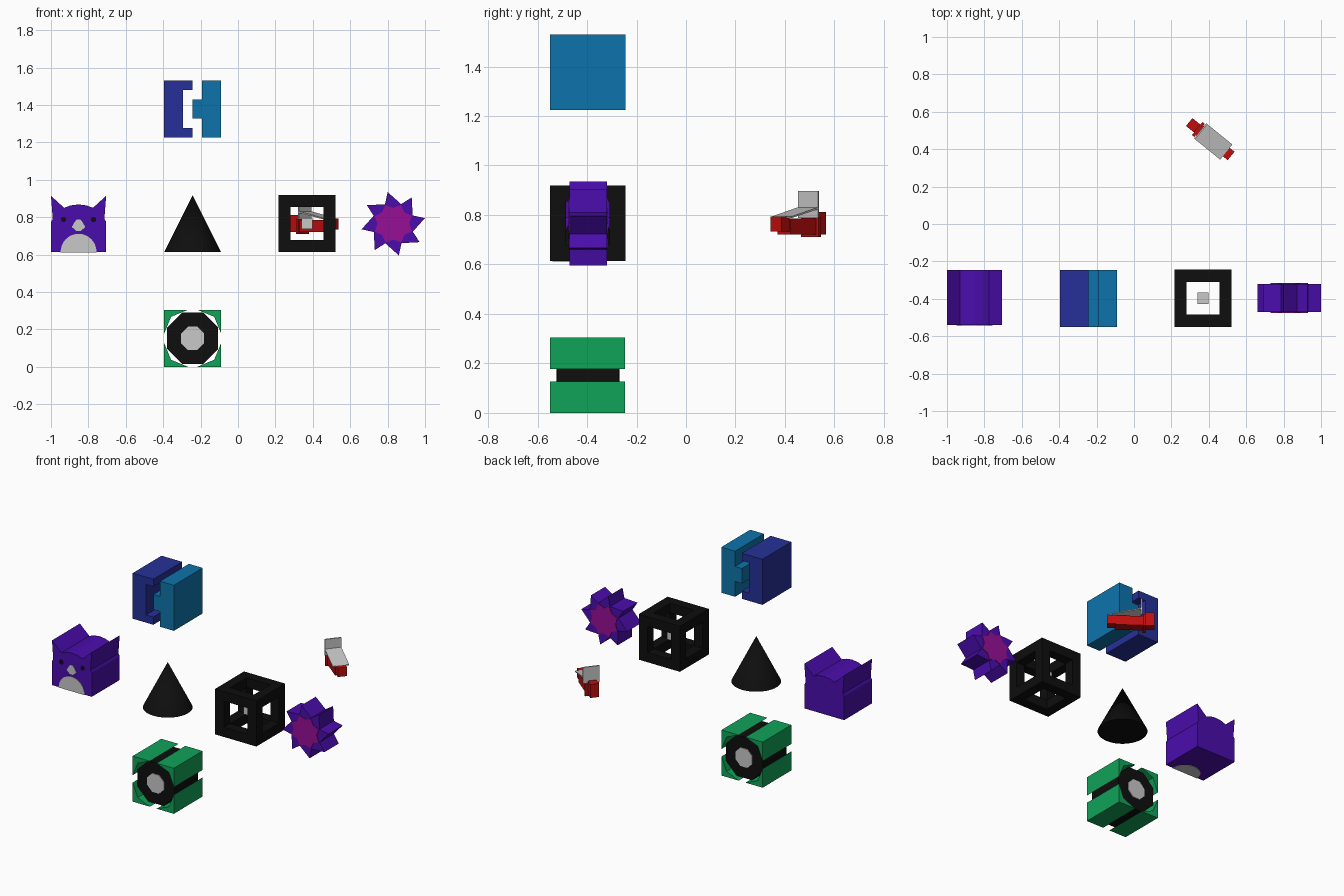
import bpy, bmesh, math
from mathutils import Matrix, Vector

if "Cube" in bpy.data.objects:
    bpy.data.objects.remove(bpy.data.objects["Cube"])


def material(name, rgb):
    m = bpy.data.materials.new(name)
    lin = [(c / 255 / 12.92 if c < 11 else ((c / 255 + 0.055) / 1.055) ** 2.4) for c in rgb]
    m.diffuse_color = (*lin, 1)
    m.use_nodes = True
    m.node_tree.nodes["Principled BSDF"].inputs["Base Color"].default_value = m.diffuse_color
    return m


BLACK = material("black", (14, 14, 14))
GREY = material("light grey", (200, 200, 200))
GREEN = material("green", (16, 162, 88))
NAVY = material("dark blue", (38, 48, 152))
BLUE = material("sea blue", (13, 116, 172))
PURPLE = material("purple", (74, 13, 172))
MAGENTA = material("magenta", (150, 16, 150))
RED = material("red", (190, 14, 14))


def finish(name, bm, mat, matrix=None):
    bmesh.ops.recalc_face_normals(bm, faces=bm.faces)
    me = bpy.data.meshes.new(name)
    bm.to_mesh(me)
    bm.free()
    me.materials.append(mat)
    ob = bpy.data.objects.new(name, me)
    bpy.context.collection.objects.link(ob)
    if matrix:
        ob.matrix_world = matrix
    return ob


def prism(name, pts, y0, y1, mat, matrix=None):
    """Extrude an outline in x, z from y0 to y1."""
    bm = bmesh.new()
    f = bm.faces.new([bm.verts.new((x, y0, z)) for x, z in pts])
    ext = bmesh.ops.extrude_face_region(bm, geom=[f])["geom"]
    bmesh.ops.translate(bm, vec=(0, y1 - y0, 0),
                        verts=[g for g in ext if isinstance(g, bmesh.types.BMVert)])
    return finish(name, bm, mat, matrix)


def add_box(bm, lo, hi):
    lo, hi = Vector(lo), Vector(hi)
    size = hi - lo
    bmesh.ops.create_cube(bm, size=1, matrix=Matrix.Translation((lo + hi) / 2)
                          @ Matrix.Diagonal((*size, 1)))


def box(name, lo, hi, mat, matrix=None):
    bm = bmesh.new()
    add_box(bm, lo, hi)
    return finish(name, bm, mat, matrix)


def ring(cx, cz, r, n, start=0.0, sweep=360.0, closed=True):
    steps = n if closed else n - 1
    return [(cx + r * math.cos(math.radians(start + sweep * i / steps)),
             cz + r * math.sin(math.radians(start + sweep * i / steps))) for i in range(n)]


H = 0.1525            # half size of the cubes
CX, CY = -0.2425, -0.397

# Interlocking split cube
Y0, Y1 = -0.55, -0.245
prism("split_cube_socket", [(-0.395, 1.225), (-0.242, 1.225), (-0.242, 1.277), (-0.295, 1.277),
                            (-0.295, 1.48), (-0.242, 1.48), (-0.242, 1.53), (-0.395, 1.53)],
      Y0, Y1, NAVY)
prism("split_cube_plug", [(-0.192, 1.225), (-0.09, 1.225), (-0.09, 1.53), (-0.192, 1.53),
                          (-0.192, 1.428), (-0.242, 1.428), (-0.242, 1.327), (-0.192, 1.327)],
      Y0, Y1, BLUE)

# Eared animal block
AX, AF = -0.8525, -0.54
half = [(0.1475, 0.615), (0.1475, 0.775), (0.138, 0.79), (0.1475, 0.914),
        (0.077, 0.85), (0.042, 0.863)]
prism("animal_body", [(AX + x, z) for x, z in half] + [(AX, 0.868)]
      + [(AX - x, z) for x, z in reversed(half)], AF, -0.245, PURPLE)
prism("animal_belly", ring(AX, 0.615, 0.096, 17, 0, 180, False), AF - 0.003, AF + 0.002, GREY)
prism("animal_belly_underside", ring(0, 0, 0.096, 17, 0, 180, False), -0.002, 0.003, GREY,
      Matrix.Translation((AX, AF, 0.615)) @ Matrix.Rotation(math.radians(-90), 4, 'X'))
prism("animal_snout", [(AX + x, z) for x, z in
                       [(-0.036, 0.748), (-0.022, 0.772), (-0.01, 0.788), (0.01, 0.788),
                        (0.022, 0.772), (0.036, 0.748), (0.012, 0.726), (-0.012, 0.726)]],
      AF - 0.004, AF + 0.002, GREY)
for side, s in (("left", -1), ("right", 1)):
    prism("animal_eye_" + side, ring(AX + s * 0.08, 0.788, 0.015, 8, 22.5),
          AF - 0.003, AF + 0.002, BLACK)

# Cone
bm = bmesh.new()
bmesh.ops.create_cone(bm, cap_ends=True, segments=48, radius1=0.151, radius2=0, depth=0.302,
                      matrix=Matrix.Translation((CX, CY, 0.766)))
cone = finish("cone", bm, BLACK)
bpy.context.view_layer.objects.active = cone
cone.select_set(True)
bpy.ops.object.shade_smooth_by_angle(angle=math.radians(40))
cone.select_set(False)

# Open frame cube with a small core
FC, T = Vector((0.3685, CY, 0.766)), 0.065
bm = bmesh.new()
for a in (-1, 1):
    for b in (-1, 1):
        a0, a1 = sorted((a * H, a * (H - T)))
        b0, b1 = sorted((b * H, b * (H - T)))
        I = H - T
        add_box(bm, FC + Vector((a0, b0, -H)), FC + Vector((a1, b1, H)))
        add_box(bm, FC + Vector((-I, a0, b0)), FC + Vector((I, a1, b1)))
        add_box(bm, FC + Vector((a0, -I, b0)), FC + Vector((a1, I, b1)))
finish("frame_cube", bm, BLACK)
E = Vector((0.03, 0.03, 0.03))
box("frame_core", FC - E, FC + E, GREY)

# Saw-toothed wheel
GX, GZ = 0.83, 0.765


def polar(deg, r):
    return (GX + r * math.cos(math.radians(deg)), GZ + r * math.sin(math.radians(deg)))


teeth, star = [], []
for k in range(8):
    a = 100 + 45 * k
    teeth += [polar(a, 0.172), polar(a + 13, 0.113)]
    star += [polar(a + 13, 0.108), polar(a + 35, 0.085)]
prism("saw_wheel", teeth, -0.471, -0.32, PURPLE)
prism("saw_wheel_star", star, -0.475, -0.316, MAGENTA)

# Green corner blocks around an octagonal drum
for i, (sx, sz) in enumerate([(1, 1), (-1, 1), (-1, -1), (1, -1)]):
    prism(f"corner_block_{i + 1}",
          [(CX + sx * x, H + sz * z) for x, z in
           [(H, H), (H, 0.025), (0.115, 0.115), (0.025, H)]], -0.55, -0.247, GREEN)
prism("drum", ring(CX, H, 0.148, 8, 22.5), -0.521, -0.271, BLACK)
prism("drum_hub", ring(CX, H, 0.067, 8, 22.5), -0.526, -0.266, GREY)

# Small red craft, turned about z
M = Matrix.Translation((0.425, 0.44, 0)) @ Matrix.Rotation(math.radians(-39), 4, 'Z')
box("craft_nose", (0.07, -0.029, 0.733), (0.121, 0.029, 0.793), RED, M)
box("craft_body", (-0.1, -0.033, 0.722), (0.07, 0.033, 0.785), RED, M)
box("craft_collar", (-0.112, -0.045, 0.711), (-0.096, 0.045, 0.79), RED, M)
box("craft_tail", (-0.167, -0.027, 0.722), (-0.112, 0.027, 0.812), RED, M)
prism("craft_deck", [(-0.088, 0.824), (0.088, 0.787), (0.088, 0.793), (-0.088, 0.832)],
      -0.052, 0.052, GREY, M)
box("craft_back_plate", (-0.092, -0.052, 0.787), (-0.084, 0.052, 0.896), GREY, M)
